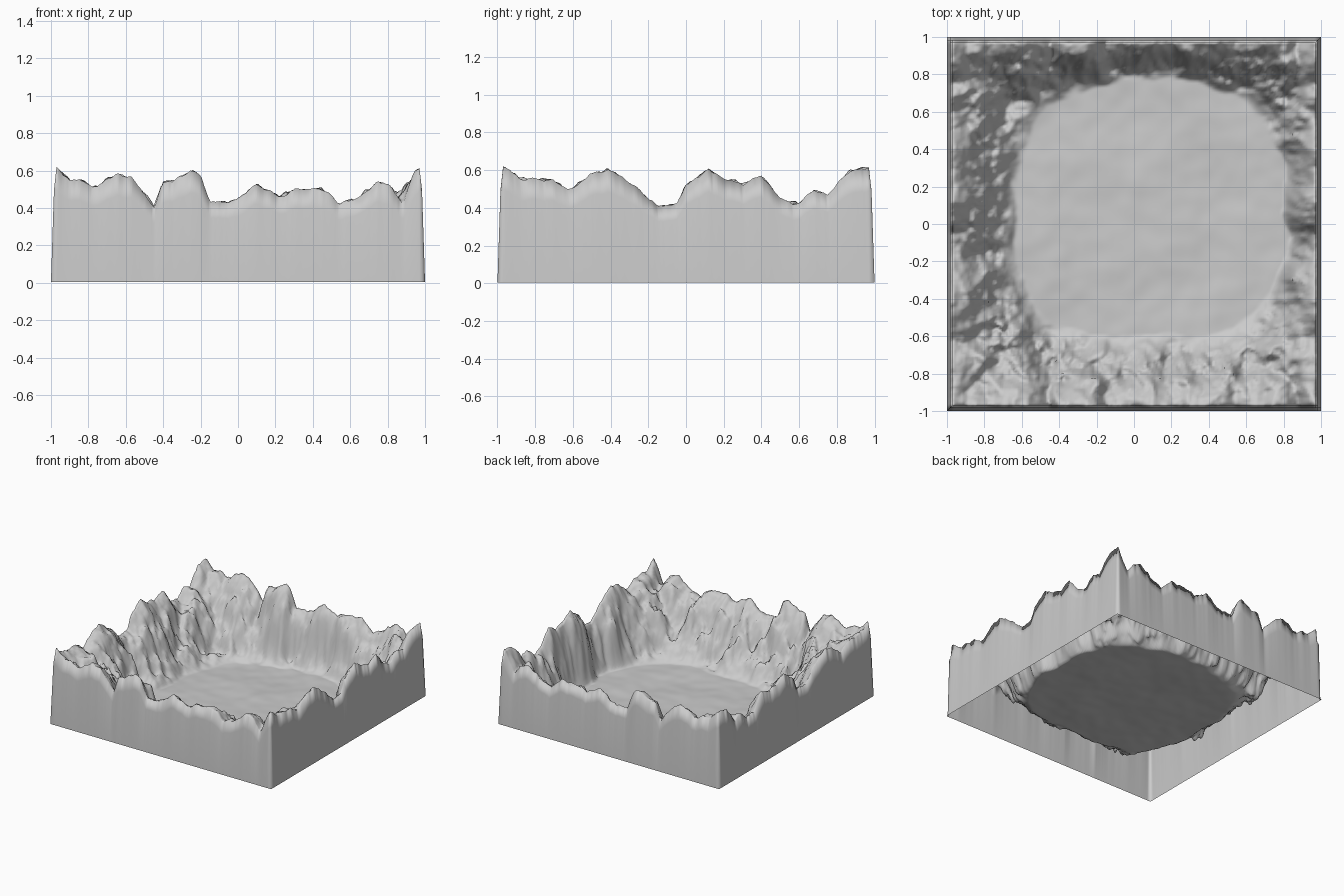
import bpy, bmesh
from mathutils import Vector, noise

if "Cube" in bpy.data.objects:
    bpy.data.objects.remove(bpy.data.objects["Cube"])

IN, N = 0.97, 160   # crest line position, grid cells between crests

# Crest heights along front/back walls (by x) and side walls (by y)
CREST_X = [(-.97, .62), (-.9, .54), (-.85, .55), (-.78, .51), (-.65, .58), (-.57, .56), (-.5, .48),
           (-.45, .4), (-.4, .54), (-.35, .54), (-.25, .6), (-.2, .58), (-.15, .43), (0, .44),
           (.1, .53), (.22, .46), (.3, .5), (.45, .5), (.54, .42), (.65, .46), (.75, .54),
           (.82, .51), (.88, .42), (.97, .61)]
CREST_Y = [(-.97, .62), (-.88, .55), (-.7, .55), (-.62, .49), (-.5, .58), (-.42, .61), (-.3, .54),
           (-.25, .49), (-.15, .41), (-.05, .42), (0, .52), (.12, .61), (.2, .55), (.3, .53),
           (.4, .57), (.5, .45), (.6, .42), (.68, .5), (.75, .46), (.82, .55), (.88, .6), (.97, .61)]


def crest(table, t):
    t = max(-.97, min(.97, t))
    for (a, za), (b, zb) in zip(table, table[1:]):
        if t <= b:
            return za + (zb - za) * (t - a) / (b - a)
    return table[-1][1]


def fbm(x, y, freq, seed, octaves=4):
    return noise.fractal(Vector((x * freq + seed, y * freq - seed, seed * .37)), 0.9, 2.0, octaves)


def height(x, y):
    ex, ey = IN - abs(x), IN - abs(y)
    e = max(0.0, min(ex, ey))
    # rounded basin outline, roughened by noise
    u, v = abs(x - .08) / .78, abs(y - .08) / .76
    r = (u ** 2.8 + v ** 2.8) ** (1 / 2.8) + .06 * fbm(x, y, 2.5, 3.1)
    q = max(0.0, r - .92)
    w = q / (q + 1.1 * e + 1e-6)
    w = w * w * (3 - 2 * w) * .7 + w * .3
    # crest height carried inward from the nearest walls
    k = min(1.0, e / .1)
    sx = x + .08 * k * fbm(x, y, 4, 7.7)
    sy = y + .08 * k * fbm(x, y, 4, 12.3)
    a, b = 1 / (max(ey, 0) + .02) ** 2, 1 / (max(ex, 0) + .02) ** 2
    top = (crest(CREST_X, sx) * a + crest(CREST_Y, sy) * b) / (a + b)
    top += .02 * fbm(x, y, 16, 5.5, 3)
    floor = .027 + .011 * fbm(x, y, 2.6, 21.0, 3)
    rough = .15 * 4 * w * (1 - w) * fbm(x, y, 6, 9.2, 5)
    return max(.0, min(.62, floor * (1 - w) + top * w + rough))


def surface(x, y):
    m = max(abs(x), abs(y))
    if m > .99:                      # skirt foot
        return .004
    if m > IN + .005:                # shoulder just outside the crest
        return .8 * height(max(-IN, min(IN, x)), max(-IN, min(IN, y)))
    return height(x, y)


# Terrain sheet: open underneath, outer rings drop to the ground as the skirt
coords = [-1.0, -.984] + [-IN + 2 * IN * i / N for i in range(N + 1)] + [.984, 1.0]
bm = bmesh.new()
grid = [[bm.verts.new((x, y, surface(x, y))) for x in coords] for y in coords]
for j in range(len(coords) - 1):
    for i in range(len(coords) - 1):
        bm.faces.new((grid[j][i], grid[j][i + 1], grid[j + 1][i + 1], grid[j + 1][i]))
for f in bm.faces:
    f.smooth = True
mesh = bpy.data.meshes.new("basin_terrain")
bm.to_mesh(mesh)
bm.free()
terrain = bpy.data.objects.new("basin_terrain", mesh)
bpy.context.collection.objects.link(terrain)
